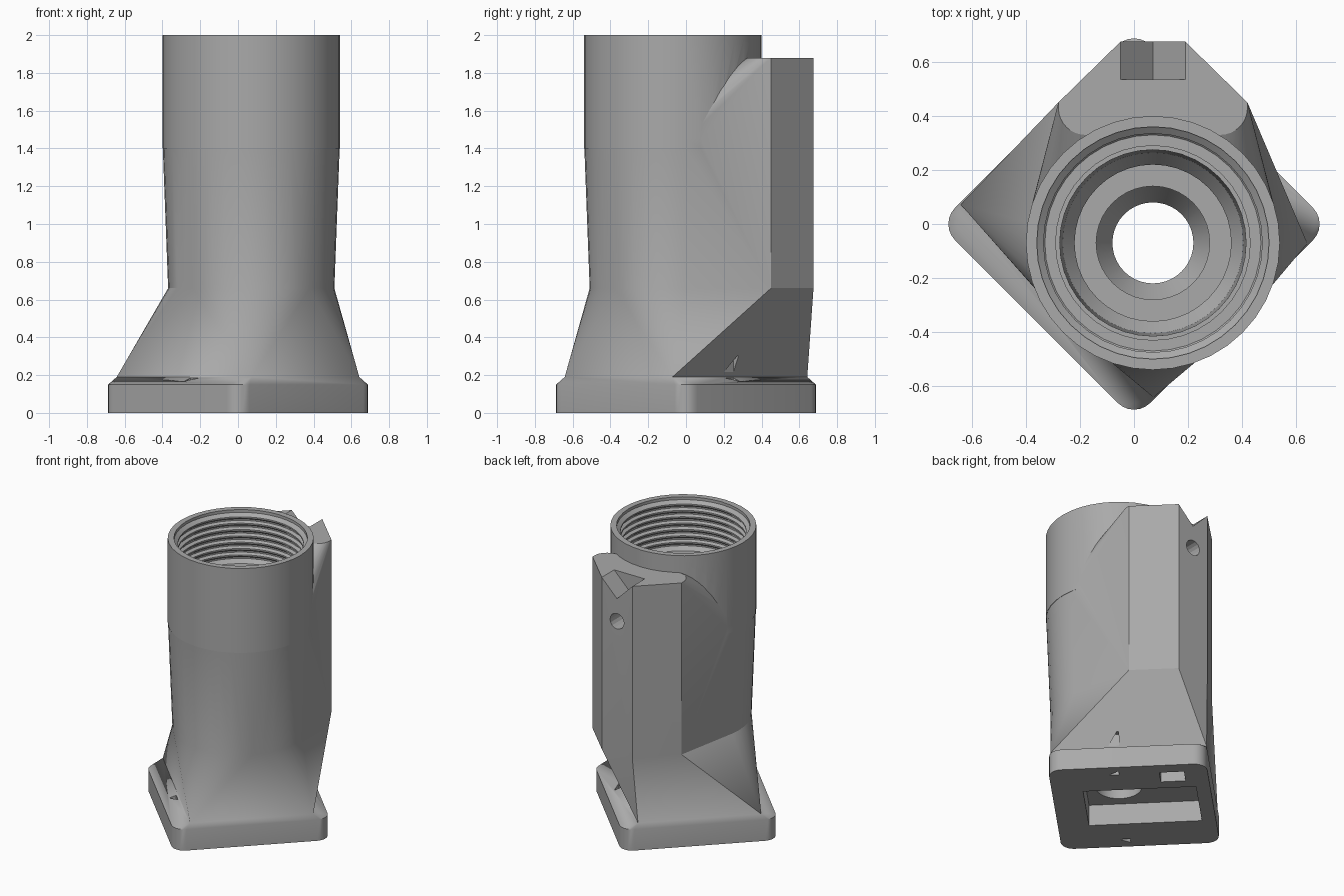
import bpy, bmesh, math
from mathutils import Vector

if "Cube" in bpy.data.objects:
    bpy.data.objects.remove(bpy.data.objects["Cube"])

grey = bpy.data.materials.new("plain_grey")
grey.use_nodes = True
grey.diffuse_color = (0.4, 0.4, 0.4, 1)
grey.node_tree.nodes["Principled BSDF"].inputs["Base Color"].default_value = grey.diffuse_color

CX, CY = 0.07, -0.07            # tube axis
S = math.sqrt(0.5)


def make(name, bm):
    bmesh.ops.recalc_face_normals(bm, faces=bm.faces)
    mesh = bpy.data.meshes.new(name)
    bm.to_mesh(mesh)
    bm.free()
    mesh.materials.append(grey)
    obj = bpy.data.objects.new(name, mesh)
    bpy.context.collection.objects.link(obj)
    return obj


def hull(name, points):
    """Convex solid around a set of points."""
    bm = bmesh.new()
    for p in points:
        bm.verts.new(p)
    out = bmesh.ops.convex_hull(bm, input=bm.verts)
    spare = [v for v in bm.verts if not v.link_faces]
    bmesh.ops.delete(bm, geom=spare, context='VERTS')
    bmesh.ops.dissolve_limit(bm, angle_limit=0.002, verts=bm.verts, edges=bm.edges)
    return make(name, bm)


def lathe(name, profile, sides=40):
    """Solid of revolution round the tube axis; (radius, z) from top to bottom."""
    bm = bmesh.new()
    rings = [[bm.verts.new(p) for p in circle(r, z, sides)] for r, z in profile]
    for a, b in zip(rings, rings[1:]):
        for i in range(sides):
            j = (i + 1) % sides
            bm.faces.new((a[i], a[j], b[j], b[i]))
    bm.faces.new(rings[0])
    bm.faces.new(rings[-1])
    return make(name, bm)


def circle(r, z, sides=40):
    return [(CX + r * math.cos(i * math.tau / sides),
             CY + r * math.sin(i * math.tau / sides), z) for i in range(sides)]


def diag(u, v, z):
    """Point in the frame of the base, turned by 45 degrees."""
    return ((u - v) * S, (u + v) * S, z)


def block(name, u0, u1, v0, v1, z0, z1):
    return hull(name, [diag(u, v, z) for u in (u0, u1) for v in (v0, v1) for z in (z0, z1)])


def combine(target, other, operation):
    mod = target.modifiers.new("combine", 'BOOLEAN')
    mod.operation, mod.solver, mod.object = operation, 'EXACT', other
    bpy.context.view_layer.update()
    graph = bpy.context.evaluated_depsgraph_get()
    mesh = bpy.data.meshes.new_from_object(target.evaluated_get(graph))
    target.modifiers.clear()
    target.data = mesh
    bpy.data.objects.remove(other)


# Square foot with rounded corners and sloping flanges
half, rad = 0.511, 0.085
foot = []
for su, sv in ((1, 1), (-1, 1), (-1, -1), (1, -1)):
    for k in range(7):
        a = k * math.pi / 12
        u = su * (half - rad + rad * math.cos(a))
        v = sv * (half - rad + rad * math.sin(a))
        foot += [diag(u, v, 0), diag(u, v, 0.15)]
shoulder = [diag(u, v, 0.19) for u in (-0.403, 0.403) for v in (-0.505, 0.505)]
body = hull("housing", foot + shoulder)

# Tapered lower body up to the tube section
column = [(-0.28, 0.45), (-0.05, 0.675), (0.19, 0.675), (0.42, 0.45)]
section = circle(0.44, 0.66) + [(x, y, 0.66) for x, y in column]
combine(body, hull("taper", shoulder + section), 'UNION')

# Upper body blending the tube into the rear column
column_top = [(x, y, 1.88) for x, y in column]
for side in (-1, 1):
    for k in range(9):
        a = k * math.pi / 16
        column_top.append((CX + side * (0.25 + 0.1 * math.cos(a)), 0.43 - 0.1 * math.sin(a), 1.88))
combine(body, hull("blend", section + circle(0.47, 1.45) + column_top), 'UNION')
combine(body, hull("tube", circle(0.47, 1.4) + circle(0.47, 2.0)), 'UNION')

# Threaded, stepped bore
bore = [(0.43, 2.1), (0.43, 1.98)]
for k in range(7):
    z = 1.96 - k * 0.045
    bore += [(0.405, z), (0.405, z - 0.01), (0.425, z - 0.025), (0.425, z - 0.035)]
bore += [(0.4, 1.63), (0.36, 1.63), (0.36, 1.3), (0.345, 1.3), (0.335, 0.72), (0.29, 0.66),
         (0.29, 0.5), (0.21, 0.5), (0.21, 0.4), (0.15, 0.3), (0.15, 0.05)]
combine(body, lathe("bore", bore), 'DIFFERENCE')

# Underside pockets
combine(body, block("pocket", -0.22, 0.22, -0.31, 0.42, -0.1, 0.15), 'DIFFERENCE')
combine(body, block("rear_slot", 0.3, 0.42, 0.2, 0.36, -0.1, 0.12), 'DIFFERENCE')

# Small triangular holes through both flanges
for side in (-1, 1):
    tri = [diag(side * u, v, z) for u, v in ((0.415, -0.06), (0.415, -0.13), (0.46, -0.06))
           for z in (-0.1, 0.3)]
    combine(body, hull("flange_hole", tri), 'DIFFERENCE')

# V notch and round hole in the column
notch = [(x, y, z) for y in (0.535, 0.8) for x, z in ((-0.05, 1.88), (0.19, 1.88), (CX, 1.76),
                                                      (-0.05, 2.0), (0.19, 2.0))]
combine(body, hull("notch", notch), 'DIFFERENCE')
pin = [(CX + 0.055 * math.cos(a * math.tau / 16), y, 1.6 + 0.055 * math.sin(a * math.tau / 16))
       for a in range(16) for y in (0.53, 0.8)]
combine(body, hull("pin_hole", pin), 'DIFFERENCE')

# Soft shading with crisp edges
bpy.ops.object.select_all(action='DESELECT')
body.select_set(True)
bpy.context.view_layer.objects.active = body
bpy.ops.object.shade_smooth_by_angle(angle=math.radians(20))
